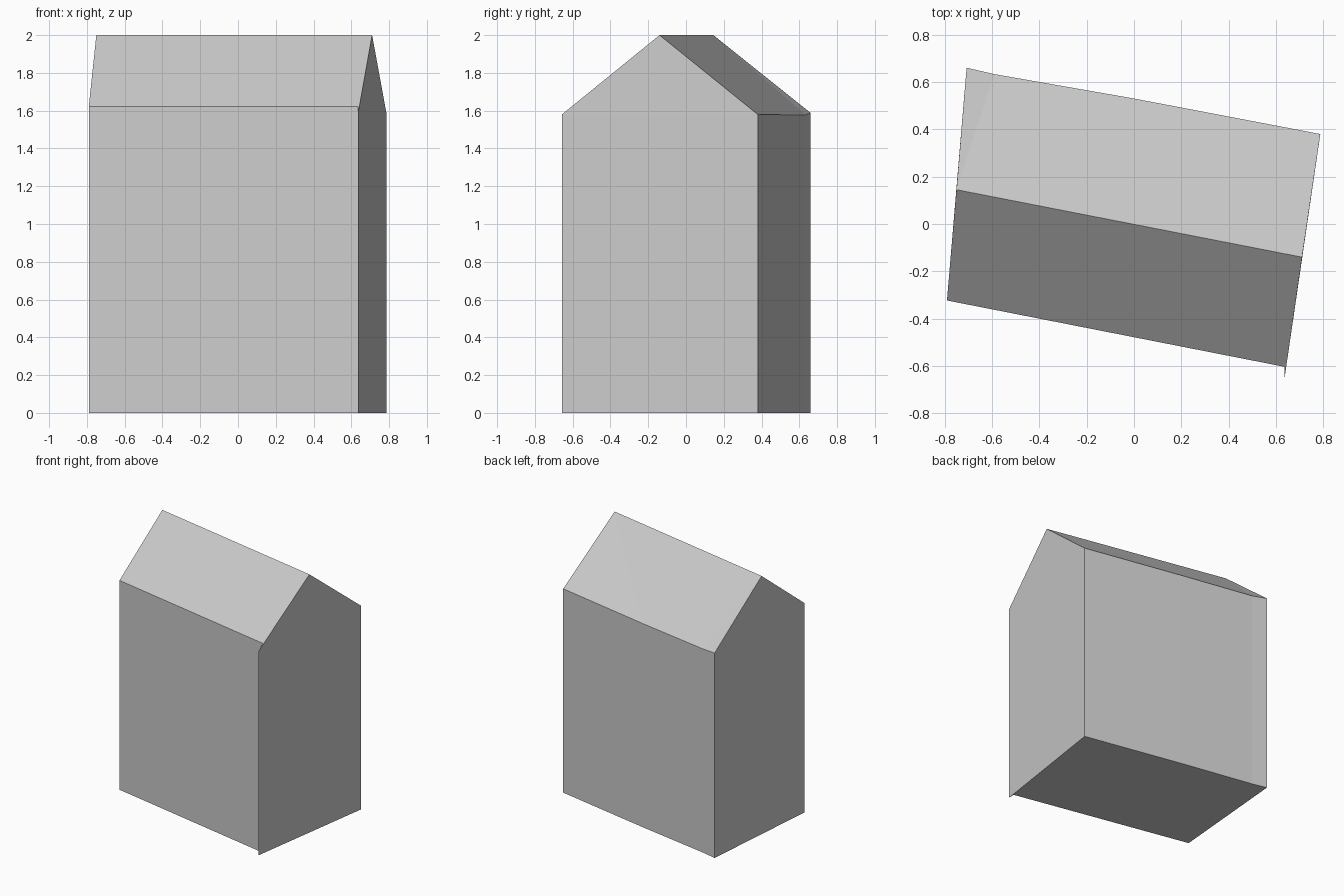
import bpy
import bmesh

cube = bpy.data.objects.get("Cube")
if cube:
    bpy.data.objects.remove(cube, do_unlink=True)

grey = bpy.data.materials.new("plain_grey")
grey.use_nodes = True
colour = (0.6, 0.6, 0.6, 1)
grey.diffuse_color = colour
grey.node_tree.nodes["Principled BSDF"].inputs["Base Color"].default_value = colour

# Eave outline, counter-clockwise from the front right corner
eaves = [(-0.79, -0.323, 1.622), (0.635, -0.603, 1.622), (0.635, -0.657, 1.58),
         (0.787, 0.38, 1.58), (0.0, 0.53, 1.578), (-0.59, 0.633, 1.578),
         (-0.707, 0.66, 1.588)]
ridge_ends = [(-0.75, 0.145, 2), (0.71, -0.14, 2)]

bm = bmesh.new()
base = [bm.verts.new((x, y, 0)) for x, y, z in eaves]
top = [bm.verts.new(p) for p in eaves]
ridge_a, ridge_b = [bm.verts.new(p) for p in ridge_ends]

# Floor and walls
bm.faces.new(base[::-1])
count = len(base)
for i in range(count):
    j = (i + 1) % count
    bm.faces.new((base[i], base[j], top[j], top[i]))

# Gable ends
bm.faces.new((top[2], top[3], ridge_b))
bm.faces.new((top[6], top[0], ridge_a))

# Front slope, with the sliver along the projecting wall edge
bm.faces.new((top[0], top[1], ridge_b, ridge_a))
bm.faces.new((top[1], top[2], ridge_b))

# Back slope
bm.faces.new((top[3], top[4], ridge_b))
bm.faces.new((top[4], top[5], ridge_a, ridge_b))
bm.faces.new((top[5], top[6], ridge_a))

bmesh.ops.recalc_face_normals(bm, faces=bm.faces)
mesh = bpy.data.meshes.new("house_body")
bm.to_mesh(mesh)
bm.free()
mesh.materials.append(grey)
house = bpy.data.objects.new("house_body", mesh)
bpy.context.collection.objects.link(house)
